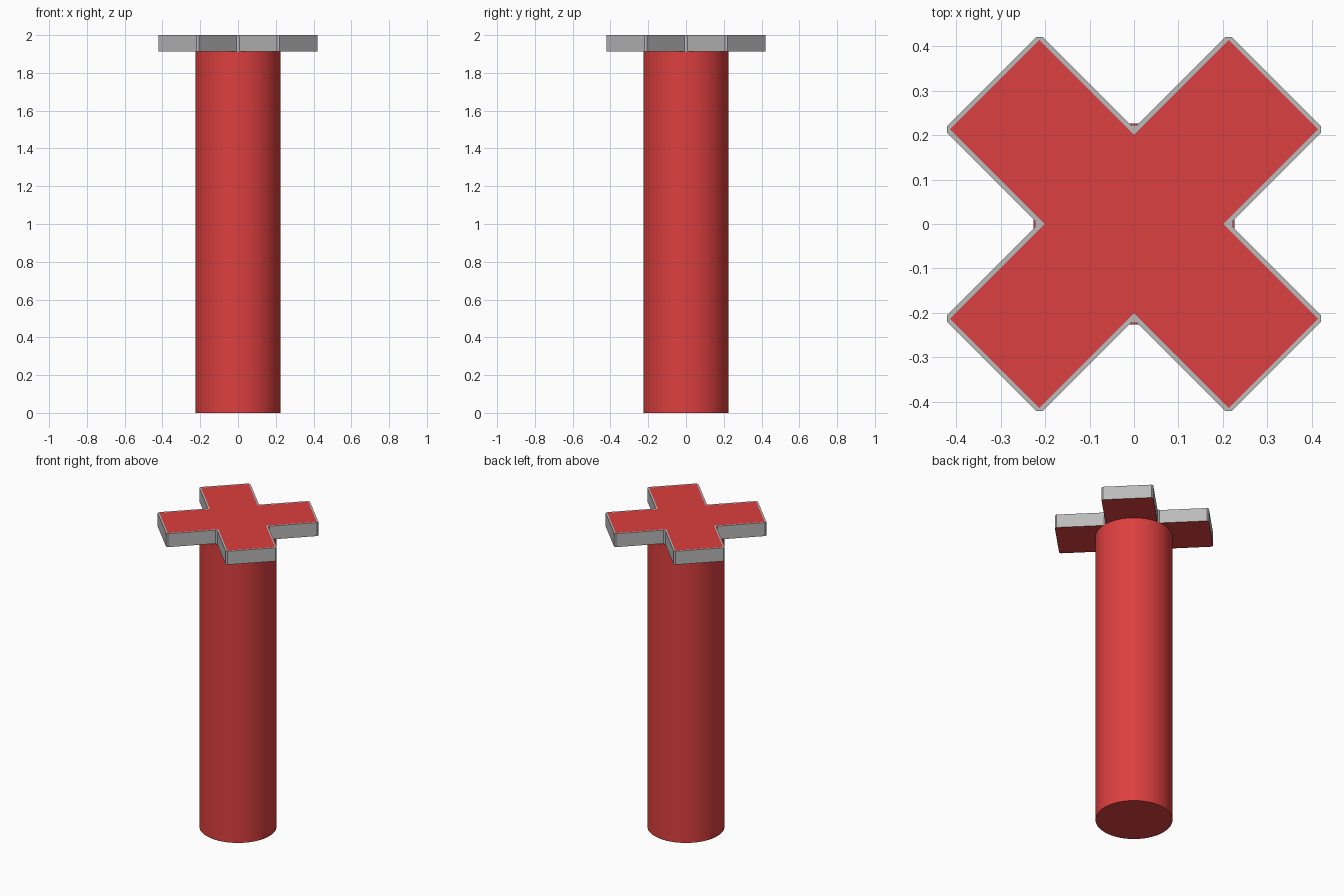
import bpy, bmesh, math
from mathutils import Matrix

if "Cube" in bpy.data.objects:
    bpy.data.objects.remove(bpy.data.objects["Cube"])

HEIGHT, THICK = 2.0, 0.087
HALF_W, REACH, RIM = 0.152, 0.453, 0.01
RADIUS = 0.226

red = bpy.data.materials.new("red")
red.diffuse_color = (0.72, 0.05, 0.05, 1)
red.use_nodes = True
red.node_tree.nodes["Principled BSDF"].inputs["Base Color"].default_value = red.diffuse_color
grey = bpy.data.materials.new("grey")
grey.diffuse_color = (0.5, 0.5, 0.5, 1)
grey.use_nodes = True
grey.node_tree.nodes["Principled BSDF"].inputs["Base Color"].default_value = grey.diffuse_color


def add_object(name, bm, materials):
    mesh = bpy.data.meshes.new(name)
    bmesh.ops.recalc_face_normals(bm, faces=bm.faces[:])
    bm.to_mesh(mesh)
    bm.free()
    for m in materials:
        mesh.materials.append(m)
    obj = bpy.data.objects.new(name, mesh)
    bpy.context.collection.objects.link(obj)
    return obj


# Cross-shaped head: one arm outline repeated four times, then extruded
bm = bmesh.new()
arm = [(HALF_W, -HALF_W), (REACH, -HALF_W), (REACH, HALF_W)]
verts = []
for i in range(4):
    turn = Matrix.Rotation(math.radians(45 + 90 * i), 4, 'Z')
    for x, y in arm:
        v = bm.verts.new((x, y, HEIGHT - THICK))
        v.co = turn @ v.co
        verts.append(v)
base = bm.faces.new(verts)
geom = bmesh.ops.extrude_face_region(bm, geom=[base], use_keep_orig=True)["geom"]
for v in geom:
    if isinstance(v, bmesh.types.BMVert):
        v.co.z = HEIGHT
bmesh.ops.recalc_face_normals(bm, faces=bm.faces[:])

# Red top panel inside a thin grey rim
top = [f for f in bm.faces if f.normal.z > 0.9]
bmesh.ops.inset_region(bm, faces=top, thickness=RIM, use_even_offset=True)

# Small chamfer on the upright corners
upright = [e for e in bm.edges
           if abs(e.verts[0].co.z - e.verts[1].co.z) > THICK / 2]
bmesh.ops.bevel(bm, geom=upright, offset=RIM, segments=1, affect='EDGES',
                profile=0.5)
bm.normal_update()
for f in bm.faces:
    is_panel = abs(f.normal.z) > 0.9 and f.calc_area() > 0.1
    f.material_index = 1 if is_panel else 0
add_object("cross_head", bm, [grey, red])

# Round shaft
bm = bmesh.new()
length = HEIGHT - THICK
bmesh.ops.create_cone(bm, cap_ends=True, segments=64, radius1=RADIUS,
                      radius2=RADIUS, depth=length,
                      matrix=Matrix.Translation((0, 0, length / 2)))
shaft = add_object("shaft", bm, [red])
bpy.context.view_layer.objects.active = shaft
shaft.select_set(True)
bpy.ops.object.shade_smooth_by_angle(angle=math.radians(30))
